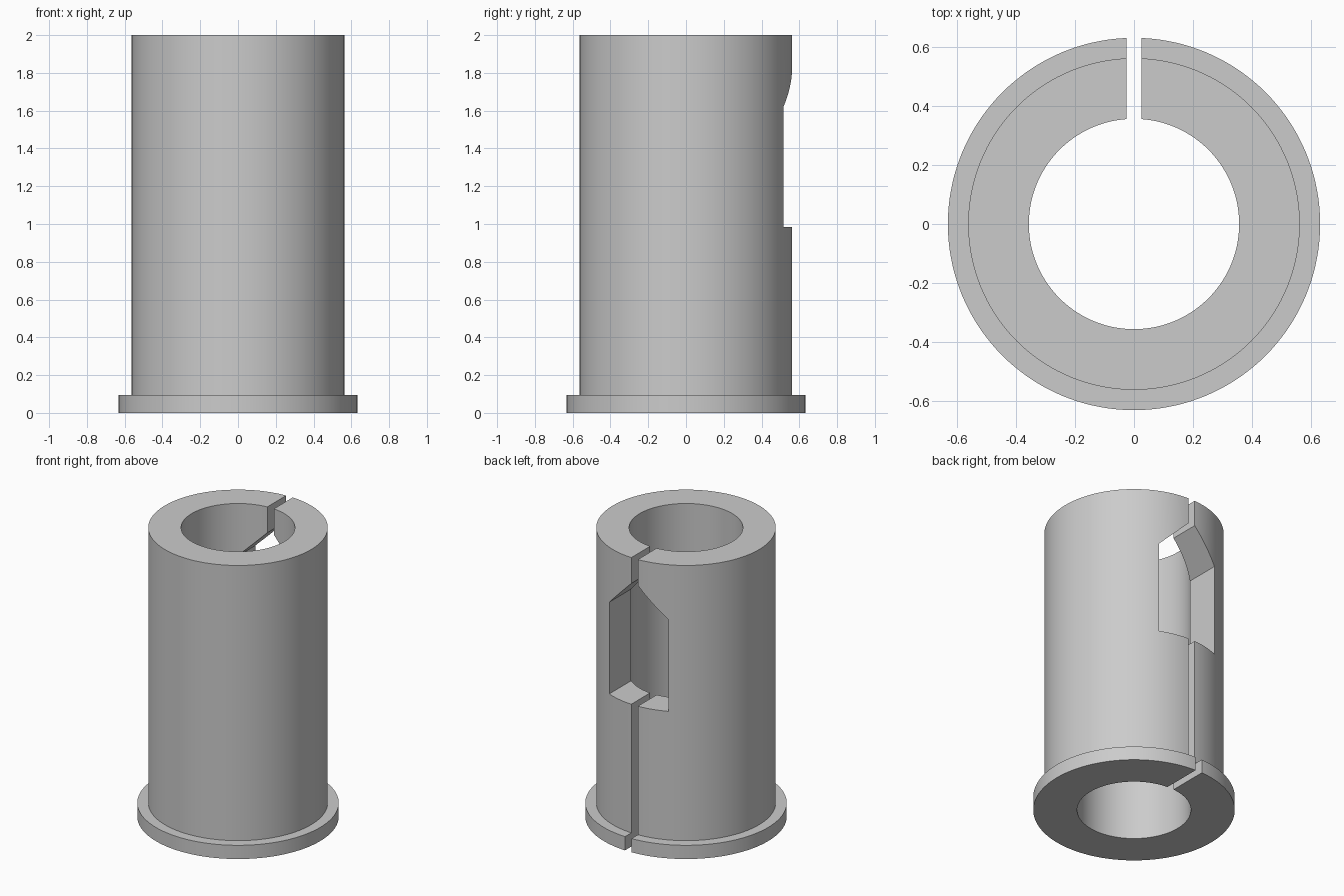
import bpy, bmesh, math

if "Cube" in bpy.data.objects:
    bpy.data.objects.remove(bpy.data.objects["Cube"])

BORE, BODY, FLANGE = 0.357, 0.563, 0.632
HEIGHT, FLANGE_H = 2.0, 0.095
SLOT, WINDOW = 0.025, 0.226          # half widths
SILL, EAVES, PEAK = 0.985, 1.62, 1.846
SEGMENTS = 144

grey = bpy.data.materials.new("plain grey")
grey.use_nodes = True
colour = (0.6, 0.6, 0.6, 1)
grey.diffuse_color = colour
grey.node_tree.nodes["Principled BSDF"].inputs["Base Color"].default_value = colour


def make_object(name, bm):
    bmesh.ops.recalc_face_normals(bm, faces=bm.faces)
    mesh = bpy.data.meshes.new(name)
    bm.to_mesh(mesh)
    bm.free()
    mesh.materials.append(grey)
    obj = bpy.data.objects.new(name, mesh)
    bpy.context.collection.objects.link(obj)
    return obj


def lathe(name, profile):
    """Turn a closed (radius, height) profile about the z axis."""
    bm = bmesh.new()
    rings = []
    for i in range(SEGMENTS):
        a = math.tau * i / SEGMENTS
        rings.append([bm.verts.new((r * math.cos(a), r * math.sin(a), z)) for r, z in profile])
    n = len(profile)
    for i, ring in enumerate(rings):
        after = rings[(i + 1) % SEGMENTS]
        for j in range(n):
            k = (j + 1) % n
            bm.faces.new((ring[j], after[j], after[k], ring[k]))
    return make_object(name, bm)


def back_cutter(name, outline):
    """Extrude an (x, z) outline from the axis out through the back wall."""
    bm = bmesh.new()
    face = bm.faces.new([bm.verts.new((x, 0, z)) for x, z in outline])
    new = bmesh.ops.extrude_face_region(bm, geom=[face])["geom"]
    moved = [v for v in new if isinstance(v, bmesh.types.BMVert)]
    bmesh.ops.translate(bm, vec=(0, 1, 0), verts=moved)
    obj = make_object(name, bm)
    obj.hide_render = True
    return obj


# Flanged sleeve
sleeve = lathe("flanged_sleeve", [
    (BORE, 0), (FLANGE, 0), (FLANGE, FLANGE_H),
    (BODY, FLANGE_H), (BODY, HEIGHT), (BORE, HEIGHT)])

# Full-length slot and gabled window through the back wall
cutters = [
    back_cutter("slot_cutter", [
        (-SLOT, -0.1), (SLOT, -0.1), (SLOT, HEIGHT + 0.1), (-SLOT, HEIGHT + 0.1)]),
    back_cutter("window_cutter", [
        (-WINDOW, SILL), (WINDOW, SILL), (WINDOW, EAVES), (0, PEAK), (-WINDOW, EAVES)]),
]

bpy.ops.object.select_all(action='DESELECT')
bpy.context.view_layer.objects.active = sleeve
sleeve.select_set(True)
for cutter in cutters:
    cut = sleeve.modifiers.new(cutter.name, 'BOOLEAN')
    cut.operation = 'DIFFERENCE'
    cut.solver = 'EXACT'
    cut.object = cutter
    bpy.ops.object.modifier_apply(modifier=cut.name)
    bpy.data.objects.remove(cutter)

# Smooth round walls, crisp machined edges
bpy.ops.object.shade_smooth_by_angle(angle=math.radians(30))
